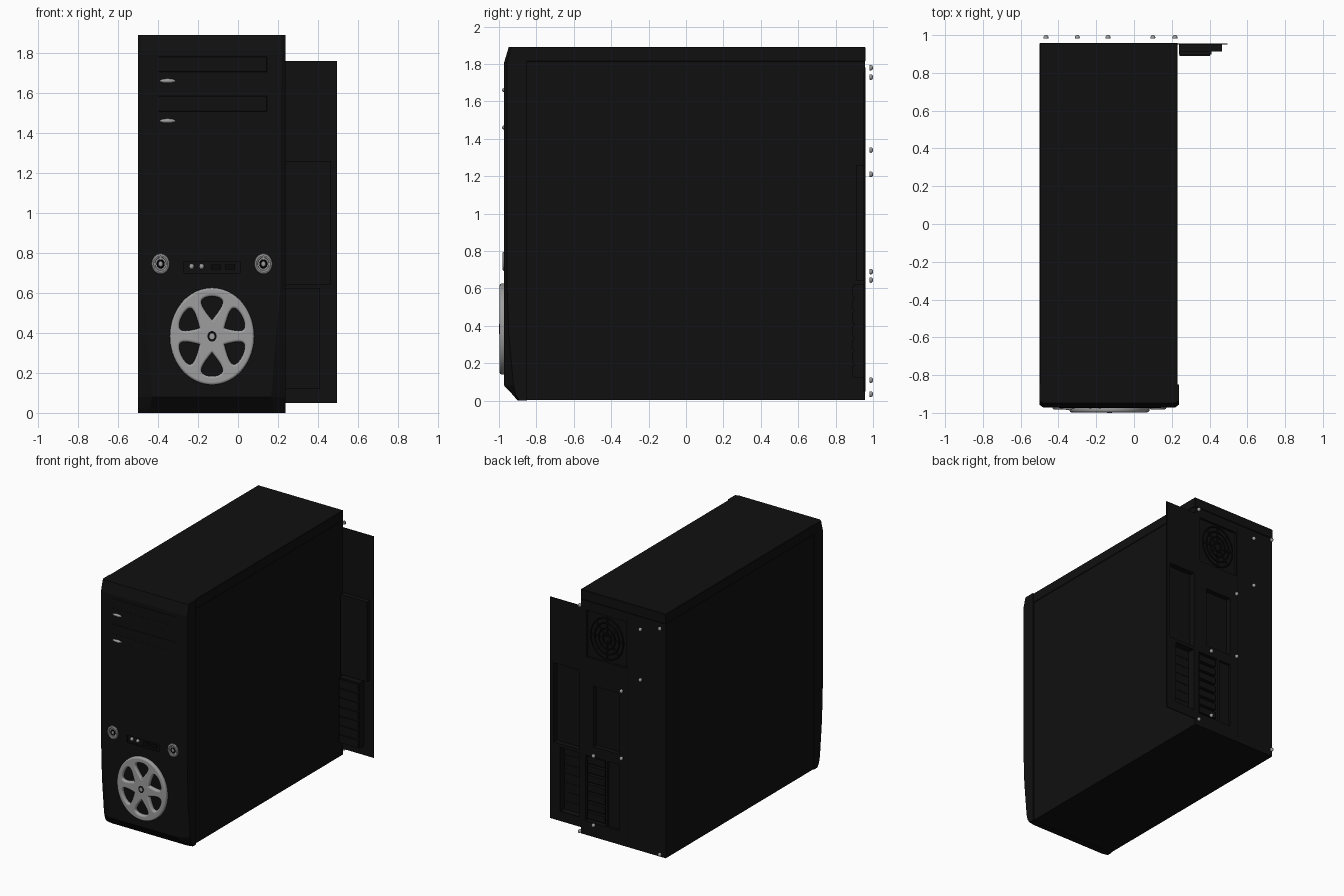
import bpy, bmesh, math
from mathutils import Matrix

if "Cube" in bpy.data.objects:
    bpy.data.objects.remove(bpy.data.objects["Cube"])


def material(name, v):
    m = bpy.data.materials.new(name)
    m.diffuse_color = (v, v, v, 1)
    m.use_nodes = True
    m.node_tree.nodes["Principled BSDF"].inputs["Base Color"].default_value = m.diffuse_color
    return m


BLACK = material("black casing", 0.005)
DARK = material("dark recess", 0.003)
GREY = material("silver grey", 0.34)
SX = 0.87  # round parts are slightly narrower than tall


def finish(name, bm, mat, smooth=False):
    bmesh.ops.recalc_face_normals(bm, faces=bm.faces)
    me = bpy.data.meshes.new(name)
    bm.to_mesh(me)
    bm.free()
    ob = bpy.data.objects.new(name, me)
    bpy.context.collection.objects.link(ob)
    me.materials.append(mat)
    if smooth:
        activate(ob)
        bpy.ops.object.shade_smooth_by_angle(angle=math.radians(40))
    return ob


def activate(ob):
    bpy.ops.object.select_all(action='DESELECT')
    ob.select_set(True)
    bpy.context.view_layer.objects.active = ob


def box(name, x0, x1, y0, y1, z0, z1, mat=BLACK, bevel=0, open_back=False):
    bm = bmesh.new()
    bmesh.ops.create_cube(bm, size=1)
    for v in bm.verts:
        v.co = ((x0 + x1) / 2 + v.co.x * (x1 - x0), (y0 + y1) / 2 + v.co.y * (y1 - y0),
                (z0 + z1) / 2 + v.co.z * (z1 - z0))
    if bevel:
        bmesh.ops.bevel(bm, geom=bm.edges[:], offset=bevel, segments=1, affect='EDGES')
    if open_back:
        back = [f for f in bm.faces if all(v.co.y > y1 - 1e-5 for v in f.verts)]
        bmesh.ops.delete(bm, geom=back, context='FACES')
    return finish(name, bm, mat)


def lathe(name, x, z, profile, mat, segments=32):
    """Spin (radius, y) points round an axis along y."""
    bm = bmesh.new()
    rings = []
    for r, y in profile:
        rings.append([bm.verts.new((x + SX * r * math.cos(a), y, z + r * math.sin(a)))
                      for a in (2 * math.pi * i / segments for i in range(segments))])
    for a, b in zip(rings, rings[1:]):
        for i in range(segments):
            j = (i + 1) % segments
            bm.faces.new((a[i], a[j], b[j], b[i]))
    bm.faces.new(rings[0])
    bm.faces.new(rings[-1])
    return finish(name, bm, mat, True)


def ring(name, x, z, y, r, t, mat):
    """Closed round ring facing y."""
    bm = bmesh.new()
    n, k = 40, 8
    vs = []
    for i in range(n):
        a = 2 * math.pi * i / n
        vs.append([])
        for j in range(k):
            b = 2 * math.pi * j / k
            q = r + t * math.cos(b)
            vs[-1].append(bm.verts.new((x + SX * q * math.cos(a), y + t * math.sin(b), z + q * math.sin(a))))
    for i in range(n):
        for j in range(k):
            p, q, m = vs[i], vs[(i + 1) % n], (j + 1) % k
            bm.faces.new((p[j], q[j], q[m], p[m]))
    return finish(name, bm, mat, True)


def cut(ob, *spans):
    """Cut box shaped recesses out of an object."""
    for s in spans:
        c = box("cutter", *s, DARK)
        c.hide_render = True
        m = ob.modifiers.new("recess", 'BOOLEAN')
        m.operation, m.object, m.solver = 'DIFFERENCE', c, 'EXACT'
        activate(ob)
        bpy.ops.object.modifier_apply(modifier=m.name)
        bpy.data.objects.remove(c, do_unlink=True)


# Main casing with rear recesses, and the top cover
case = box("casing", -0.497, 0.228, -0.86, 0.957, 0.003, 1.812)
cut(case, (-0.16, 0.18, 0.94, 1.0, 1.38, 1.74), (-0.10, 0.12, 0.92, 1.0, 0.70, 1.17),
    (0.02, 0.19, 0.92, 1.0, 0.11, 0.62), (-0.10, 0.0, 0.94, 1.0, 0.11, 0.62))
box("top_cover", -0.499, 0.23, -0.86, 0.959, 1.814, 1.89, BLACK, 0.003)

# Front bezel: rows of (z, front y, side y, corner width)
bm = bmesh.new()
rows = []
for z, yf, ys, c in [(0, -0.90, -0.89, 0.05), (0.03, -0.925, -0.91, 0.06), (0.08, -0.972, -0.922, 0.07),
                     (0.35, -0.972, -0.947, 0.05), (0.62, -0.972, -0.957, 0.025),
                     (1.81, -0.972, -0.957, 0.02), (1.89, -0.948, -0.935, 0.02)]:
    xl, xr = -0.5, 0.237
    rows.append([bm.verts.new((x, y, z)) for x, y in
                 [(xl, -0.85), (xl, ys), (xl + c, yf), (xr - c, yf), (xr, ys), (xr, -0.85)]])
for a, b in zip(rows, rows[1:]):
    for i in range(6):
        j = (i + 1) % 6
        bm.faces.new((a[i], a[j], b[j], b[i]))
bm.faces.new(rows[0])
bm.faces.new(rows[-1])
bezel = finish("front_bezel", bm, BLACK)
cut(bezel, (-0.427, 0.173, -0.958, -1.1, 0.825, 1.808), (-0.27, 0.01, -0.96, -1.1, 0.70, 0.757))

# Drive bays: two disc drives above three blank covers
for i in range(5):
    z0 = 0.83 + 0.197 * i
    name = "disc_drive" if i > 2 else "bay_cover"
    box(name, -0.423, 0.169, -0.969, -0.95, z0, z0 + 0.188, BLACK, 0.005)
    if i > 2:
        box("drive_tray", -0.40, 0.146, -0.973, -0.96, z0 + 0.085, z0 + 0.165, BLACK, 0.003)
for z in (1.66, 1.46):
    b = lathe("drive_button", 0, 0, [(0.002, -0.984), (0.02, -0.982), (0.038, -0.978), (0.048, -0.966)], GREY)
    b.data.transform(Matrix.Translation((-0.352, 0, z)) @ Matrix.Diagonal((1.04, 1, 0.26, 1)))

# Power and reset buttons, lamps, front sockets
for x in (-0.387, 0.127):
    ring("button_ring", x, 0.745, -0.971, 0.041, 0.011, GREY)
    lathe("button_well", x, 0.745, [(0.036, -0.974), (0.036, -0.96)], GREY)
    ring("button_inner_ring", x, 0.745, -0.974, 0.018, 0.005, DARK)
    lathe("button_knob", x, 0.745, [(0.004, -0.98), (0.012, -0.978), (0.016, -0.97)], GREY)
for x in (-0.232, -0.182):
    lathe("lamp", x, 0.732, [(0.003, -0.977), (0.009, -0.975), (0.014, -0.968), (0.014, -0.955)], GREY, 16)
for x in (-0.11, -0.04):
    box("front_socket", x - 0.025, x + 0.025, -0.968, -0.955, 0.716, 0.742, DARK)

# Spoked wheel grille: outline with six teardrop holes
R, BV = 0.243, 0.012
cu = bpy.data.curves.new("wheel_grille", 'CURVE')
cu.dimensions, cu.fill_mode = '2D', 'BOTH'
cu.extrude, cu.bevel_depth, cu.bevel_resolution = 0.011, BV, 3


def loop(points):
    s = cu.splines.new('POLY')
    s.points.add(len(points) - 1)
    for p, (x, y) in zip(s.points, points):
        p.co = (x, y, 0, 1)
    s.use_cyclic_u = True


turn = [2 * math.pi * i / 72 for i in range(72)]
loop([((R - BV) * math.cos(a), (R - BV) * math.sin(a)) for a in turn])
for k in range(6):
    ca, sa = math.cos(math.pi / 2 + k * math.pi / 3), math.sin(math.pi / 2 + k * math.pi / 3)
    pts = []
    for t in turn[::2]:
        u = R * (0.58 + 0.29 * math.cos(t))
        w = R * math.sin(t) * (0.62 + 0.4 * math.cos(t)) * 0.42
        pts.append((u * ca - w * sa, u * sa + w * ca))
    loop(pts)
wheel = bpy.data.objects.new("wheel_grille", cu)
bpy.context.collection.objects.link(wheel)
cu.materials.append(GREY)
wheel.rotation_euler = (math.pi / 2, 0, 0)
wheel.scale = (SX, 1, 1)
wheel.location = (-0.13, -0.974, 0.383)
activate(wheel)
bpy.ops.object.convert(target='MESH')
bpy.ops.object.shade_smooth_by_angle(angle=math.radians(40))
lathe("wheel_hub", -0.13, 0.383, [(0.026, -0.9985), (0.026, -0.97)], DARK)
lathe("wheel_hub_cap", -0.13, 0.383, [(0.004, -1.0), (0.015, -0.9995), (0.017, -0.99)], GREY)

# Side plate with two pockets that bulge forwards
plate = box("side_plate", 0.22, 0.494, 0.950, 0.956, 0.05, 1.76)
cut(plate, (0.24, 0.463, 0.8, 1.1, 0.645, 1.258), (0.24, 0.408, 0.8, 1.1, 0.125, 0.62))
box("socket_pocket", 0.238, 0.465, 0.912, 0.954, 0.643, 1.26, BLACK, 0, True)
box("slot_pocket", 0.238, 0.41, 0.897, 0.954, 0.12, 0.625, BLACK, 0, True)
for i in range(7):
    z = 0.127 + 0.0715 * i
    box("slot_cover", 0.242, 0.402, 0.89, 0.90, z, z + 0.058)
    box("rear_slot_cover", 0.03, 0.18, 0.915, 0.948, z, z + 0.052)

# Rear fan grille with blades
for r in (0.04, 0.08, 0.12, 0.16):
    ring("fan_ring", 0.01, 1.56, 0.951, r, 0.005, BLACK)
for k in range(4):
    bm = bmesh.new()
    bmesh.ops.create_cube(bm, size=1, matrix=Matrix.Translation((0.01, 0.947, 1.56))
                          @ Matrix.Diagonal((SX, 1, 1, 1)) @ Matrix.Rotation(math.pi * k / 4, 4, 'Y')
                          @ Matrix.Diagonal((0.33, 0.006, 0.014, 1)))
    finish("fan_spoke", bm, BLACK)

# Rear seam strip and screws
box("rear_seam", -0.172, -0.166, 0.95, 0.959, 0.05, 1.78, DARK)
for x, z in [(-0.466, 1.78), (0.217, 1.78), (0.217, 0.035), (-0.466, 0.035), (-0.30, 1.73), (-0.30, 1.34),
             (-0.138, 1.21), (-0.138, 0.69), (0.10, 0.645), (0.10, 0.11)]:
    lathe("screw", x, z, [(0.014, 0.981), (0.015, 0.99), (0.011, 0.997), (0.004, 1.0)], GREY, 16)
